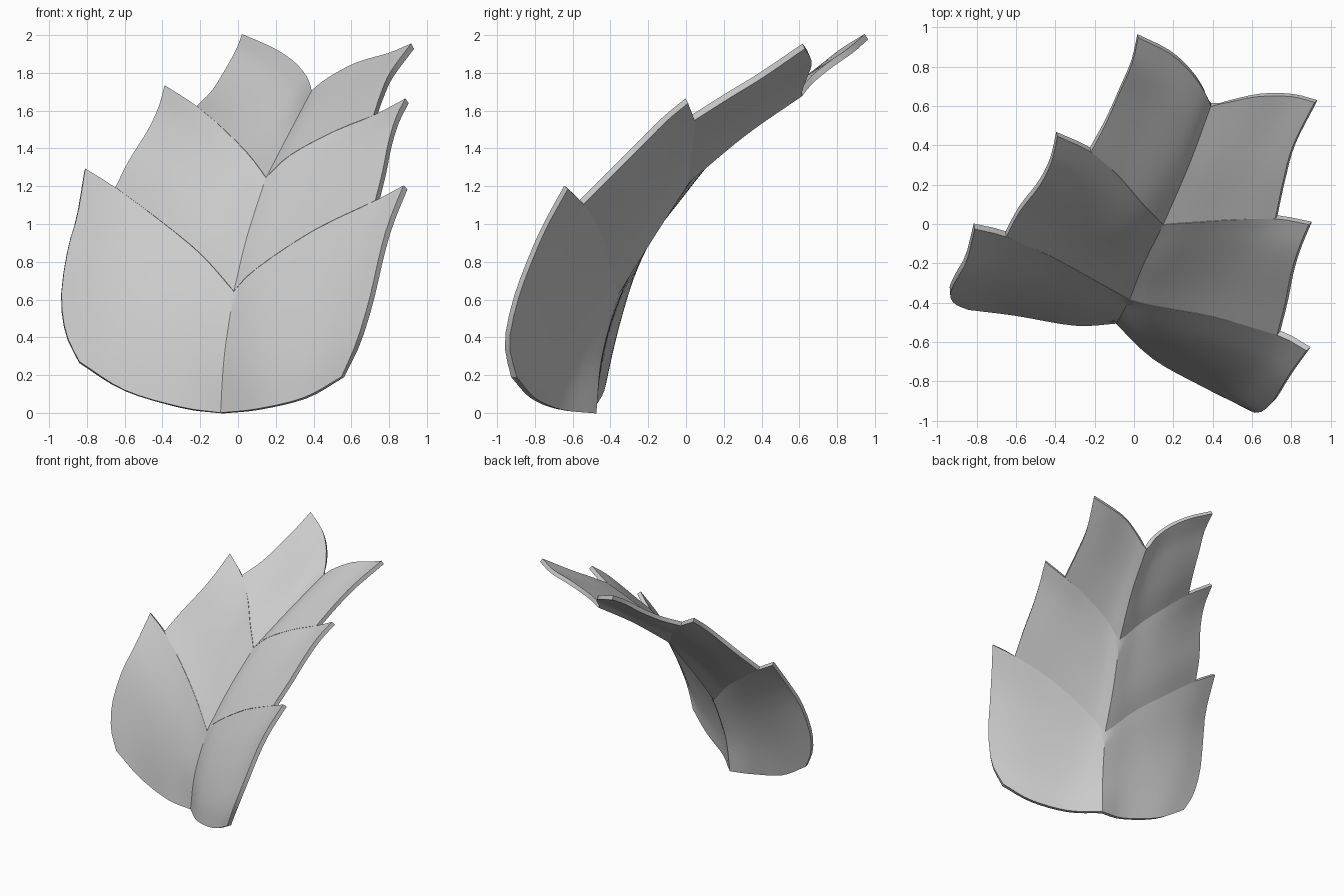
import bpy
import bmesh
from mathutils import Vector

STEPS = 12
THICKNESS = 0.034

cube = bpy.data.objects.get("Cube")
if cube:
    bpy.data.objects.remove(cube, do_unlink=True)

# Material
grey = bpy.data.materials.new("plain_grey")
grey.use_nodes = True
grey.diffuse_color = (0.6, 0.6, 0.6, 1)
grey.node_tree.nodes["Principled BSDF"].inputs["Base Color"].default_value = (0.6, 0.6, 0.6, 1)

# Central rib, one stretch per tier
rib_lower = [(-.09, -.5, 0), (-.07, -.47, .3), (-.02, -.38, .64)]
rib_middle = [(-.02, -.38, .64), (.05, -.2, .93), (.15, 0, 1.24)]
rib_upper = [(.15, 0, 1.24), (.28, .3, 1.49), (.39, .6, 1.7)]

# Bottom rim of each side, from the rib outward
base_right = [rib_lower[0], (-.3, -.51, .03), (-.6, -.46, .12), (-.84, -.43, .27)]
base_left = [rib_lower[0], (.1, -.68, .02), (.35, -.82, .08), (.55, -.92, .19)]

# Outer edges, between the lower corner and the tip
side_right_lower = [(-.91, -.4, .42), (-.935, -.35, .62), (-.9, -.27, .87), (-.85, -.18, 1.05)]
side_right_middle = [(-.58, .07, 1.33), (-.48, .2, 1.49), (-.42, .32, 1.62)]
side_right_upper = [(-.14, .52, 1.7), (-.07, .68, 1.81), (-.01, .82, 1.92)]
side_left_lower = [(.63, -.955, .37), (.7, -.91, .6), (.75, -.83, .82), (.8, -.75, 1.0)]
side_left_middle = [(.77, -.4, 1.28), (.8, -.25, 1.43), (.84, -.12, 1.56)]
side_left_upper = [(.76, .22, 1.69), (.81, .4, 1.8)]

# Top edges, from the rib notch out to the tip
top_right_lower = [rib_lower[-1], (-.2, -.28, .84), (-.42, -.16, 1.02), (-.65, -.06, 1.19), (-.81, -.02, 1.29)]
top_right_middle = [rib_middle[-1], (.05, .1, 1.37), (-.08, .25, 1.5), (-.22, .37, 1.62), (-.39, .45, 1.73)]
top_right_upper = [rib_upper[-1], (.36, .67, 1.78), (.29, .77, 1.86), (.18, .87, 1.93), (.02, .95, 2)]
top_left_lower = [rib_lower[-1], (.1, -.41, .76), (.4, -.465, .96), (.73, -.56, 1.12), (.88, -.64, 1.2)]
top_left_middle = [rib_middle[-1], (.28, .01, 1.36), (.5, .025, 1.48), (.72, .03, 1.57), (.89, 0, 1.66)]
top_left_upper = [rib_upper[-1], (.48, .62, 1.77), (.63, .65, 1.85), (.8, .65, 1.9), (.92, .62, 1.95)]


def smooth_curve(points):
    """Return a function giving a point on a smooth curve for t in 0..1."""
    p = [Vector(q) for q in points]
    p = [2 * p[0] - p[1]] + p + [2 * p[-1] - p[-2]]
    spans = len(p) - 3

    def at(t):
        i = min(int(t * spans), spans - 1)
        s = t * spans - i
        a, b, c, d = p[i:i + 4]
        return b + s * (c - a + s * (2 * a - 5 * b + 4 * c - d + s * (3 * b - a - 3 * c + d))) / 2
    return at


def add_lobe(bm, rib, side, bottom, top):
    """Fill the four edge curves of one lobe with a curved patch."""
    inner, low, high = smooth_curve(rib), smooth_curve(bottom), smooth_curve(top)
    outer = smooth_curve([bottom[-1]] + side + [top[-1]])
    grid = []
    for j in range(STEPS + 1):
        v = j / STEPS
        row = []
        for i in range(STEPS + 1):
            u = i / STEPS
            across = inner(v).lerp(outer(v), u)
            along = low(u).lerp(high(u), v)
            corners = low(0).lerp(low(1), u).lerp(high(0).lerp(high(1), u), v)
            row.append(bm.verts.new(across + along - corners))
        grid.append(row)
    for r, s in zip(grid, grid[1:]):
        for i in range(STEPS):
            face = bm.faces.new((r[i], r[i + 1], s[i + 1], s[i]))
            face.normal_update()
            if face.normal.y > 0:
                face.normal_flip()


def add_tier(name, rib, right, left):
    """Join a right and a left lobe at the rib and give them thickness."""
    bm = bmesh.new()
    add_lobe(bm, rib, *right)
    add_lobe(bm, rib, *left)
    bmesh.ops.remove_doubles(bm, verts=bm.verts, dist=0.0005)
    mesh = bpy.data.meshes.new(name)
    bm.to_mesh(mesh)
    bm.free()
    mesh.materials.append(grey)
    tier = bpy.data.objects.new(name, mesh)
    bpy.context.collection.objects.link(tier)
    shell = tier.modifiers.new("thickness", "SOLIDIFY")
    shell.thickness = THICKNESS
    shell.offset = -0.6
    bpy.ops.object.select_all(action="DESELECT")
    tier.select_set(True)
    bpy.context.view_layer.objects.active = tier
    bpy.ops.object.modifier_apply(modifier=shell.name)
    bpy.ops.object.shade_smooth_by_angle()


# Three tiers, each starting on the top edge of the one below
add_tier("lower_tier", rib_lower,
         (side_right_lower, base_right, top_right_lower),
         (side_left_lower, base_left, top_left_lower))
add_tier("middle_tier", rib_middle,
         (side_right_middle, top_right_lower[:4], top_right_middle),
         (side_left_middle, top_left_lower[:4], top_left_middle))
add_tier("upper_tier", rib_upper,
         (side_right_upper, top_right_middle[:4], top_right_upper),
         (side_left_upper, top_left_middle[:4], top_left_upper))
